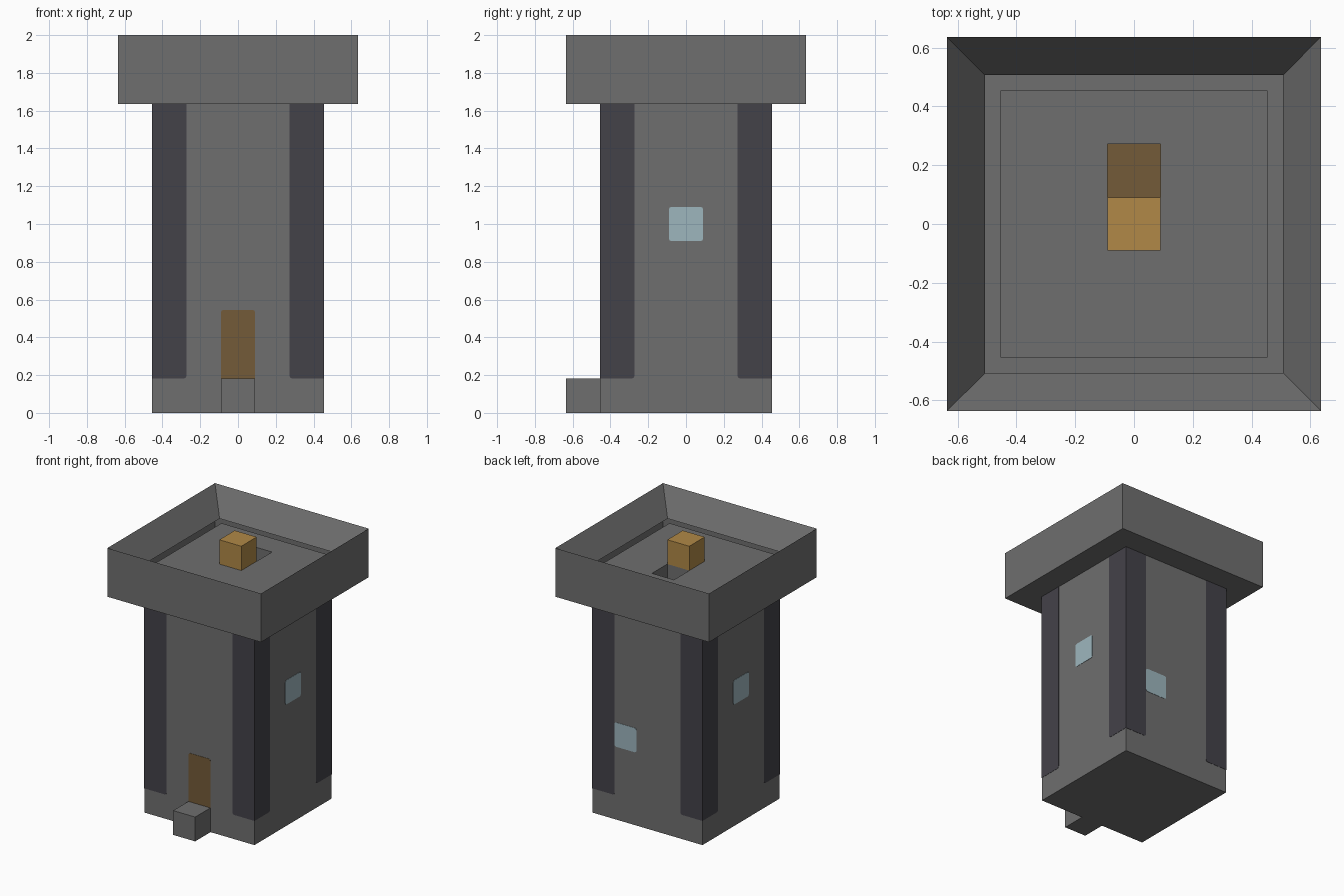
import bpy, bmesh
from mathutils import Matrix, Vector

U = 2 / 11            # block size: the tower is 11 blocks tall
HALF = 2.5 * U        # half width of the shaft

if "Cube" in bpy.data.objects:
    bpy.data.objects.remove(bpy.data.objects["Cube"])


def material(name, r, g, b):
    """Make a flat material from 0-255 display values."""
    linear = [((c / 255 + 0.055) / 1.055) ** 2.4 for c in (r, g, b)] + [1]
    m = bpy.data.materials.new(name)
    m.use_nodes = True
    m.diffuse_color = linear
    m.node_tree.nodes["Principled BSDF"].inputs["Base Color"].default_value = linear
    return m


stone = material("grey stone", 111, 111, 111)
dark_stone = material("dark stone", 68, 66, 73)
wood = material("brown wood", 116, 91, 56)
gold = material("golden wood", 177, 137, 71)
glass = material("pale blue glass", 158, 182, 190)


def finish(name, bm, *mats):
    mesh = bpy.data.meshes.new(name)
    bm.to_mesh(mesh)
    bm.free()
    for m in mats:
        mesh.materials.append(m)
    obj = bpy.data.objects.new(name, mesh)
    bpy.context.collection.objects.link(obj)
    return obj


def box_mesh(center, size):
    bm = bmesh.new()
    place = Matrix.Translation(Vector(center) * U) @ Matrix.Diagonal((*(Vector(size) * U), 1))
    bmesh.ops.create_cube(bm, size=1, matrix=place)
    return bm


def plate(name, side, x0, x1, z0, z1, mat, cut):
    """Thin plate on a shaft wall; side counts quarter turns from the front.
    cut lists which corners (bl, br, tr, tl) are rounded off."""
    c, thick = 0.014, 0.002
    corners = {"bl": (x0, z0), "br": (x1, z0), "tr": (x1, z1), "tl": (x0, z1)}
    points = []
    for key, (x, z) in corners.items():
        if key not in cut:
            points.append((x, z))
            continue
        sx = 1 if key[1] == "l" else -1
        sz = 1 if key[0] == "b" else -1
        arc = [(x, z + sz * c), (x + sx * c * 0.3, z + sz * c * 0.3), (x + sx * c, z)]
        points += arc if key in ("bl", "tr") else arc[::-1]
    bm = bmesh.new()
    face = bm.faces.new([bm.verts.new((x, -HALF, z)) for x, z in points])
    out = bmesh.ops.extrude_face_region(bm, geom=[face])
    moved = [v for v in out["geom"] if isinstance(v, bmesh.types.BMVert)]
    bmesh.ops.translate(bm, verts=moved, vec=(0, -thick, 0))
    bmesh.ops.recalc_face_normals(bm, faces=bm.faces)
    bmesh.ops.rotate(bm, verts=bm.verts, matrix=Matrix.Rotation(side * 1.5707963, 3, "Z"))
    return finish(name, bm, mat)


# Shaft, door step and the block standing on the roof
finish("shaft", box_mesh((0, 0, 4.5), (5, 5, 9)), stone)
finish("door_step", box_mesh((0, -3, 0.5), (1, 1, 1)), stone)
finish("roof_block", box_mesh((0, 0, 10.5), (1, 1, 1)), gold)

# Parapet: a wide slab with a sunken roof
bm = box_mesh((0, 0, 10), (7, 7, 2))
bm.normal_update()
top = max(bm.faces, key=lambda f: f.calc_center_median().z)
bmesh.ops.inset_individual(bm, faces=[top], thickness=U)
bmesh.ops.translate(bm, verts=top.verts, vec=(0, 0, -U))
bmesh.ops.delete(bm, geom=[top], context="FACES_ONLY")
finish("parapet", bm, stone)

# Roof floor with a hatch opening behind the block
bm = bmesh.new()
bmesh.ops.create_grid(bm, x_segments=5, y_segments=5, size=HALF,
                      matrix=Matrix.Translation((0, 0, 10 * U)))
hatch_at = Vector((0, U, 10 * U))
hatch = min(bm.faces, key=lambda f: (f.calc_center_median() - hatch_at).length)
hatch = bmesh.ops.extrude_discrete_faces(bm, faces=[hatch])["faces"][0]
rim = [v.co.copy() for v in hatch.verts]
bmesh.ops.translate(bm, verts=hatch.verts, vec=(0, 0, 0.005 - U))
hatch.material_index = 1
low = list(hatch.verts)
for i in range(4):
    j = (i + 1) % 4
    bm.faces.new([low[i], low[j], bm.verts.new(rim[j]), bm.verts.new(rim[i])])
bmesh.ops.recalc_face_normals(bm, faces=[f for f in bm.faces if f.material_index == 0])
for f in bm.faces:
    f.normal_update()
    inward = hatch_at - f.calc_center_median()
    if abs(f.normal.z) > 0.5:
        inward = Vector((0, 0, 1))
    if f.normal.dot(inward) < 0:
        f.normal_flip()
finish("roof_floor", bm, stone, wood)

# Dark corner columns, wrapped around every corner of the shaft
edge = HALF + 0.002
for side, label in enumerate(("front", "left", "back", "right")):
    plate(label + "_column_a", side, -edge, -1.5 * U, U, 9 * U, dark_stone, ["br"])
    plate(label + "_column_b", side, 1.5 * U, edge, U, 9 * U, dark_stone, ["bl"])

# Door and windows
plate("door", 0, -U / 2, U / 2, U, 3 * U, wood, ["tl", "tr"])
every = ["bl", "br", "tr", "tl"]
for label, side, x, z in (("left", 1, 0, 5), ("right", 3, 0, 5), ("back", 2, -1, 3)):
    plate(label + "_window", side, (x - 0.5) * U, (x + 0.5) * U, z * U, (z + 1) * U, glass, every)
